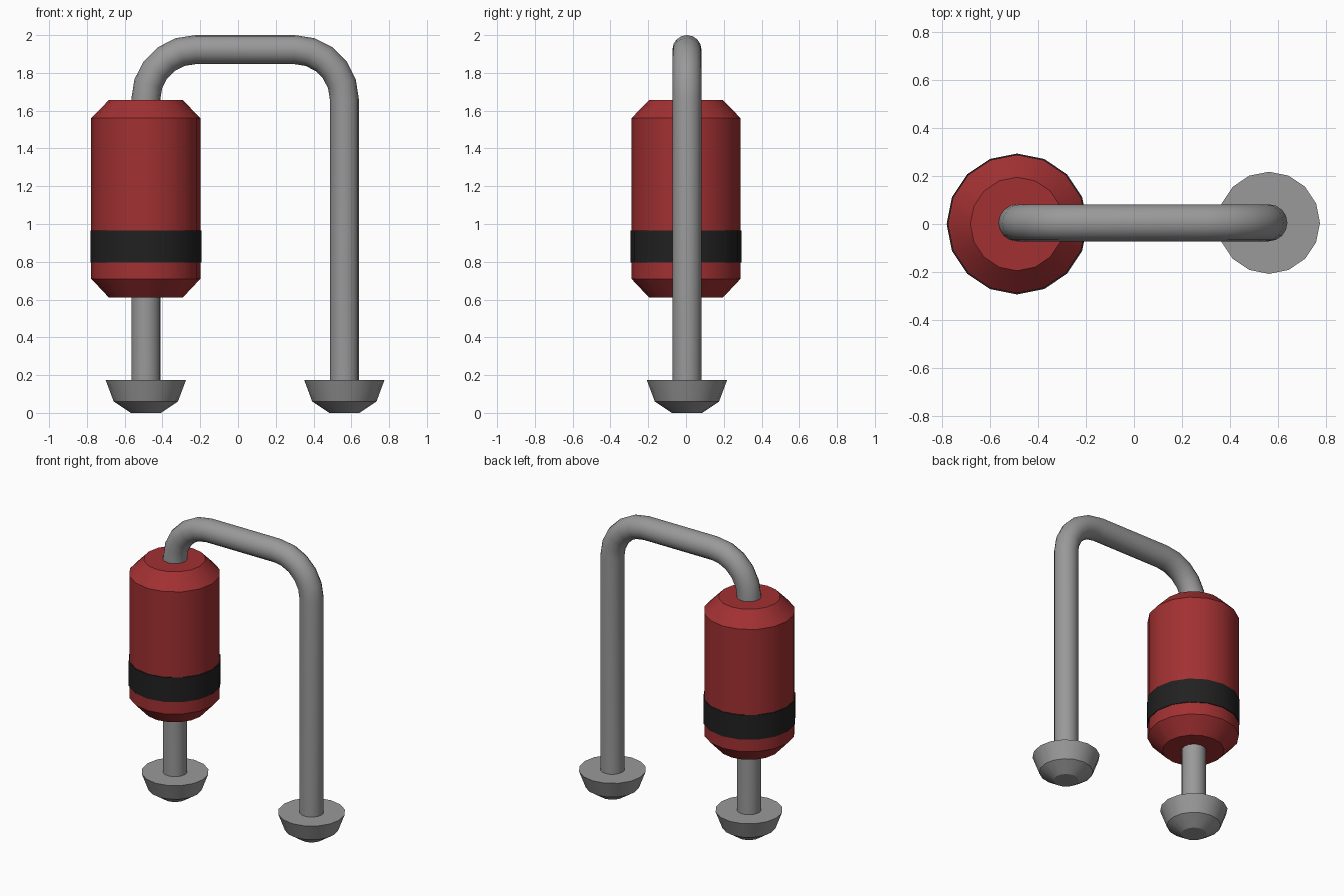
import bpy
import bmesh
from math import sin, cos, pi, radians

if "Cube" in bpy.data.objects:
    bpy.data.objects.remove(bpy.data.objects["Cube"], do_unlink=True)

SIDES = 16
LEFT_X, RIGHT_X = 0.563, -0.488   # post centres
PIPE_Y = 0.005


def material(name, color):
    m = bpy.data.materials.new(name)
    m.use_nodes = True
    m.diffuse_color = (*color, 1)
    m.node_tree.nodes["Principled BSDF"].inputs["Base Color"].default_value = (*color, 1)
    return m


grey = material("grey metal", (0.32, 0.32, 0.32))
red = material("red paint", (0.36, 0.03, 0.032))
black = material("black rubber", (0.015, 0.015, 0.015))


def skin(name, rings, mat, closed=False):
    """Bridge rings of points into one smooth-shaded surface."""
    bm = bmesh.new()
    loops = [[bm.verts.new(p) for p in ring] for ring in rings]
    pairs = list(zip(loops, loops[1:]))
    if closed:
        pairs.append((loops[-1], loops[0]))
    else:
        bm.faces.new(loops[0])
        bm.faces.new(loops[-1])
    for a, b in pairs:
        for i in range(SIDES):
            j = (i + 1) % SIDES
            bm.faces.new((a[i], a[j], b[j], b[i]))
    bmesh.ops.recalc_face_normals(bm, faces=bm.faces)
    mesh = bpy.data.meshes.new(name)
    bm.to_mesh(mesh)
    bm.free()
    mesh.materials.append(mat)
    obj = bpy.data.objects.new(name, mesh)
    bpy.context.collection.objects.link(obj)
    bpy.ops.object.select_all(action="DESELECT")
    obj.select_set(True)
    bpy.context.view_layer.objects.active = obj
    bpy.ops.object.shade_smooth_by_angle(angle=radians(30))
    return obj


def lathe(name, profile, x, y, mat, closed=False):
    """Revolve (radius, height) pairs about a vertical axis."""
    angles = [2 * pi * i / SIDES for i in range(SIDES)]
    rings = [[(x + r * cos(a), y + r * sin(a), z) for a in angles] for r, z in profile]
    return skin(name, rings, mat, closed)


# Bent pipe: two posts joined by rounded corners and a top bar
def pipe(radius=0.077, bend=0.262, bend_z=1.661, foot_z=0.17, steps=5):
    stations = [(RIGHT_X, foot_z, pi)]            # x, z, outward angle
    for k in range(steps + 1):
        a = pi - pi / 2 * k / steps
        stations.append((RIGHT_X + bend + bend * cos(a), bend_z + bend * sin(a), a))
    for k in range(steps + 1):
        a = pi / 2 - pi / 2 * k / steps
        stations.append((LEFT_X - bend + bend * cos(a), bend_z + bend * sin(a), a))
    stations.append((LEFT_X, foot_z, 0))
    rings = []
    for x, z, a in stations:
        ring = []
        for i in range(SIDES):
            t = 2 * pi * i / SIDES
            out = radius * cos(t)
            ring.append((x + out * cos(a), PIPE_Y + radius * sin(t), z + out * sin(a)))
        rings.append(ring)
    skin("bent_pipe", rings, grey)


pipe()

# Tapered feet
foot = [(0.08, 0), (0.17, 0.06), (0.213, 0.175)]
for side, x in (("left", LEFT_X), ("right", RIGHT_X)):
    lathe(side + "_foot", foot, x, PIPE_Y, grey)

# Chamfered canister on the right post
lathe("canister", [(0.195, 0.61), (0.289, 0.71), (0.289, 1.56), (0.195, 1.657)],
      RIGHT_X, 0, red)

# Band around the canister
lathe("canister_band", [(0.28, 0.795), (0.294, 0.795), (0.294, 0.965), (0.28, 0.965)],
      RIGHT_X, 0, black, closed=True)
